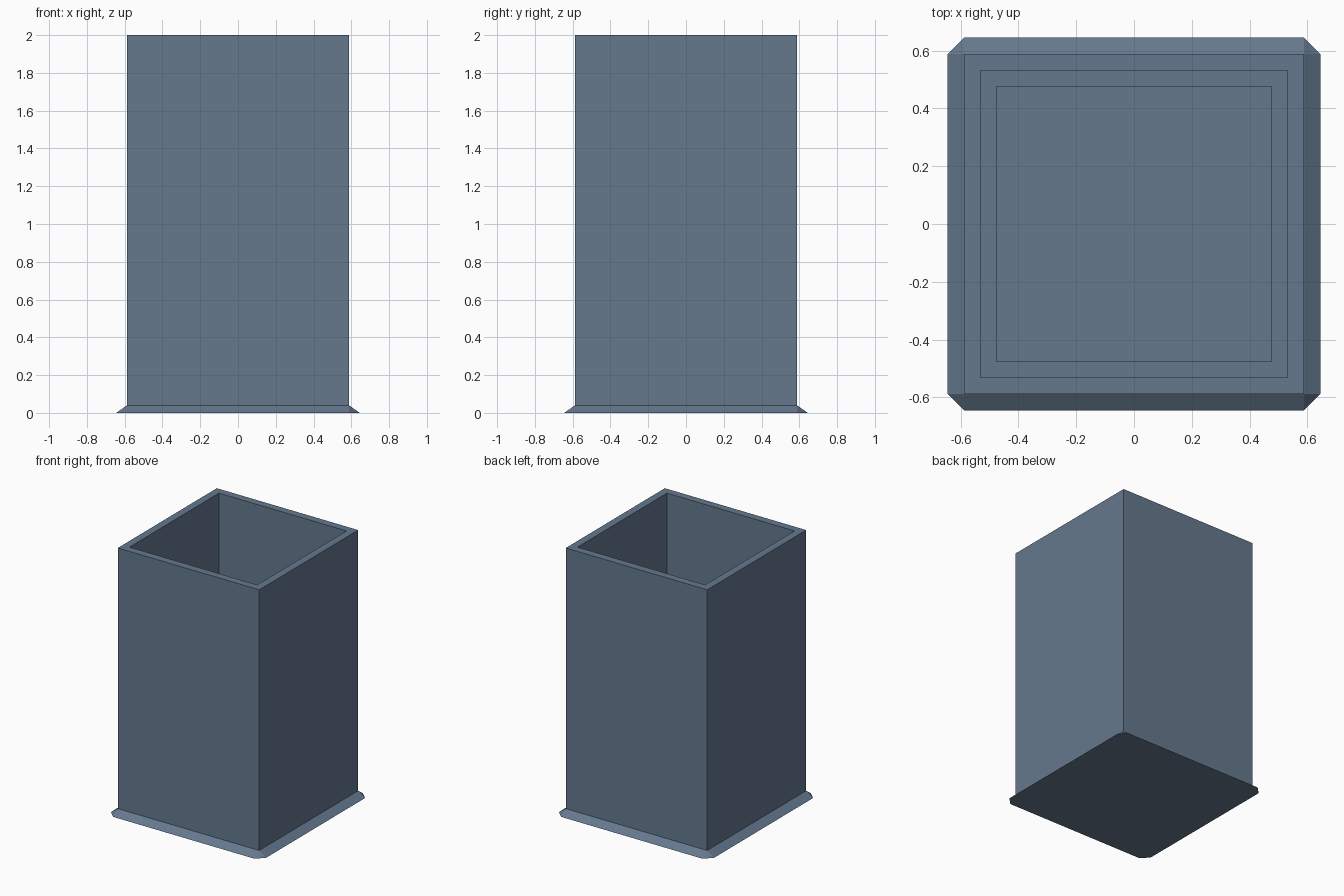
import bpy, bmesh

if "Cube" in bpy.data.objects:
    bpy.data.objects.remove(bpy.data.objects["Cube"])

OUT, IN, LEDGE, FOOT = 0.588, 0.531, 0.475, 0.645
TOP, SKIRT, SHELF, FLOOR = 2.0, 0.04, 0.06, 0.03

bm = bmesh.new()


def square(r, z):
    return [bm.verts.new((x * r, y * r, z)) for x, y in ((-1, -1), (1, -1), (1, 1), (-1, 1))]


def bridge(a, b):
    for i in range(4):
        j = (i + 1) % 4
        bm.faces.new((a[i], a[j], b[j], b[i]))


# outer wall, rim, inner wall, ledge and sunken floor
rings = [square(r, z) for r, z in ((OUT, SKIRT), (OUT, TOP), (IN, TOP), (IN, SHELF),
                                   (LEDGE, SHELF), (LEDGE, FLOOR))]
for a, b in zip(rings, rings[1:]):
    bridge(a, b)
bm.faces.new(rings[-1])

# sloping base skirt with clipped corners
foot = []
for x, y in ((-1, -1), (1, -1), (1, 1), (-1, 1)):
    pair = [(x * FOOT, y * OUT, 0), (x * OUT, y * FOOT, 0)]
    if x * y < 0:
        pair.reverse()
    foot += [bm.verts.new(p) for p in pair]
for i in range(4):
    j = (i + 1) % 4
    bm.faces.new((foot[2 * i], foot[2 * i + 1], rings[0][i]))
    bm.faces.new((foot[2 * i + 1], foot[2 * j], rings[0][j], rings[0][i]))

# underside
bm.faces.new(foot[::-1])
bmesh.ops.recalc_face_normals(bm, faces=bm.faces)

mesh = bpy.data.meshes.new("square_bin")
bm.to_mesh(mesh)
bm.free()
bin_obj = bpy.data.objects.new("square_bin", mesh)
bpy.context.collection.objects.link(bin_obj)

# slate blue paint
mat = bpy.data.materials.new("slate_blue")
mat.diffuse_color = (0.13, 0.19, 0.27, 1)
mat.use_nodes = True
mat.node_tree.nodes["Principled BSDF"].inputs["Base Color"].default_value = mat.diffuse_color
mesh.materials.append(mat)
